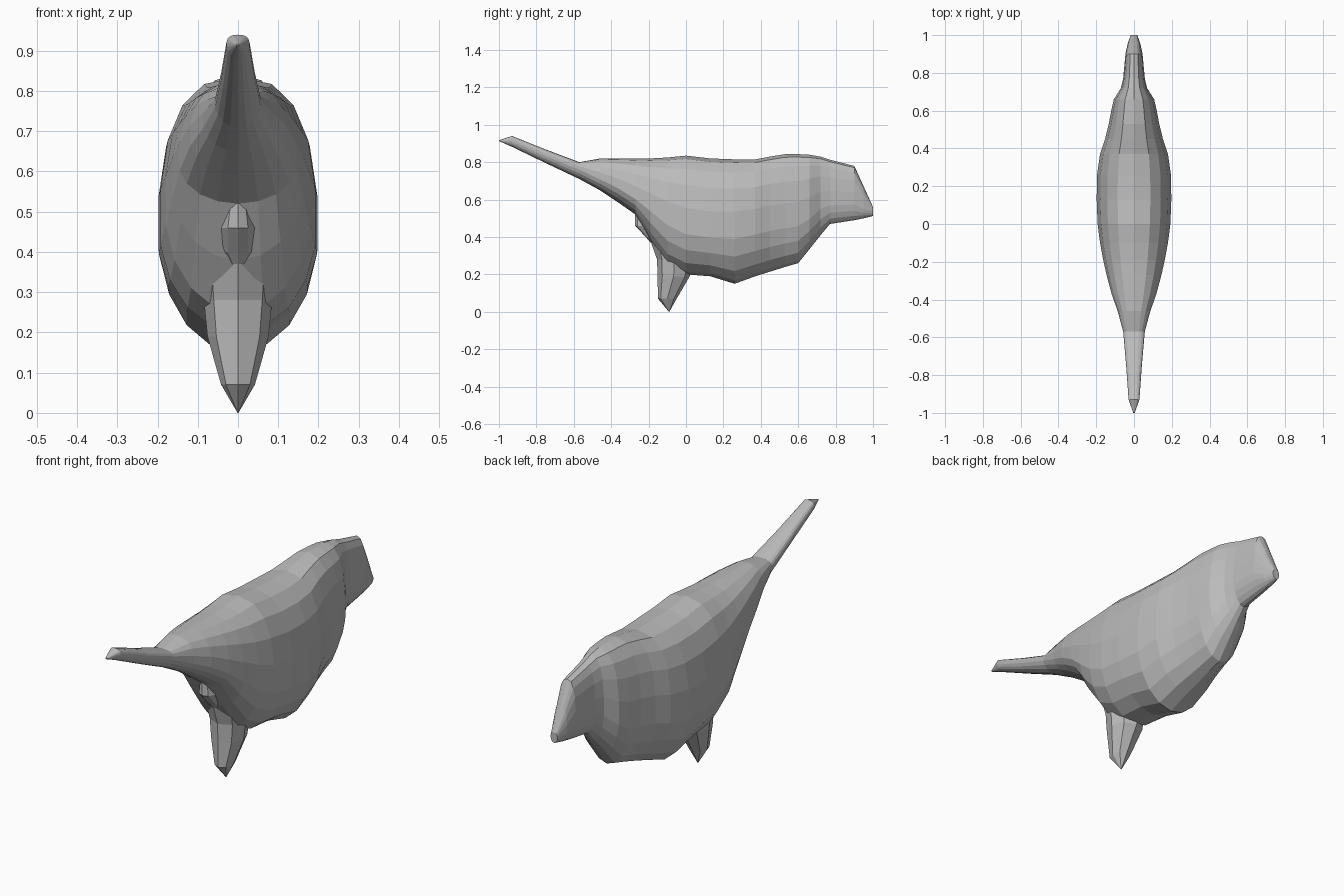
import bpy, bmesh, math

cube = bpy.data.objects.get("Cube")
if cube:
    bpy.data.objects.remove(cube, do_unlink=True)

grey = bpy.data.materials.new("plain grey")
grey.use_nodes = True
colour = (0.5, 0.5, 0.5, 1)
grey.diffuse_color = colour
grey.node_tree.nodes["Principled BSDF"].inputs["Base Color"].default_value = colour


def power(v, p):
    return math.copysign(abs(v) ** p, v)


def loft(name, rings):
    """Skin a closed, capped, flat-shaded surface through equal rings of points."""
    bm = bmesh.new()
    loops = [[bm.verts.new(p) for p in ring] for ring in rings]
    count = len(loops[0])
    for a, b in zip(loops, loops[1:]):
        for i in range(count):
            j = (i + 1) % count
            bm.faces.new((a[i], a[j], b[j], b[i]))
    bm.faces.new(loops[0])
    bm.faces.new(loops[-1])
    bmesh.ops.remove_doubles(bm, verts=bm.verts, dist=0.0005)
    bmesh.ops.recalc_face_normals(bm, faces=bm.faces)
    mesh = bpy.data.meshes.new(name)
    bm.to_mesh(mesh)
    bm.free()
    mesh.materials.append(grey)
    obj = bpy.data.objects.new(name, mesh)
    bpy.context.collection.objects.link(obj)
    return obj


def body_ring(y, top, mid, bottom, width, sides=18):
    """Upright section: squarish above its widest level, round below."""
    ring = []
    for i in range(sides):
        a = 2 * math.pi * i / sides + math.pi / 2
        c, s = math.cos(a), math.sin(a)
        p, height = (0.78, top - mid) if s > 0 else (1.0, mid - bottom)
        ring.append((width * power(c, p), y, mid + height * power(s, p)))
    return ring


def level_ring(z, front, back, width, sides=8):
    """Horizontal oval section."""
    y, r = (front + back) / 2, (back - front) / 2
    turns = [2 * math.pi * i / sides + math.pi / 2 for i in range(sides)]
    return [(width * math.cos(a), y + r * math.sin(a), z) for a in turns]


# Body with tail and head: y, top, widest level, bottom, half width
stations = [
    (-1.0, .917, .915, .913, .004),
    (-.93, .94, .915, .882, .029),
    (-.75, .868, .84, .795, .042),
    (-.57, .80, .77, .71, .058),
    (-.46, .82, .72, .65, .088),
    (-.37, .82, .68, .59, .12),
    (-.27, .82, .62, .52, .147),
    (-.19, .82, .57, .38, .165),
    (-.10, .825, .51, .25, .182),
    (0, .835, .46, .20, .195),
    (.13, .82, .44, .19, .2),
    (.26, .815, .44, .15, .198),
    (.37, .815, .46, .19, .182),
    (.45, .83, .48, .215, .155),
    (.53, .843, .49, .24, .135),
    (.60, .843, .50, .26, .122),
    (.66, .84, .53, .335, .108),
    (.72, .83, .58, .41, .07),
    (.77, .813, .59, .47, .058),
    (.90, .78, .59, .49, .046),
    (.95, .67, .56, .50, .035),
    (1.0, .56, .54, .512, .018),
]
loft("body", [body_ring(*s) for s in stations])

# Single pointed foot below the body: height, front, back, half width
foot = [
    (0, -.091, -.089, .001),
    (.07, -.15, -.05, .042),
    (.19, -.152, .02, .076),
    (.28, -.155, .03, .085),
    (.38, -.19, .06, .095),
    (.46, -.20, .06, .09),
]
loft("foot", [level_ring(*s) for s in foot])

# Small hooded nub between tail and foot
nub = [
    (.37, -.19, -.10, .025),
    (.40, -.215, -.10, .05),
    (.46, -.272, -.10, .05),
    (.53, -.272, -.10, .035),
    (.57, -.25, -.10, .01),
]
loft("nub", [level_ring(*s, sides=12) for s in nub])
